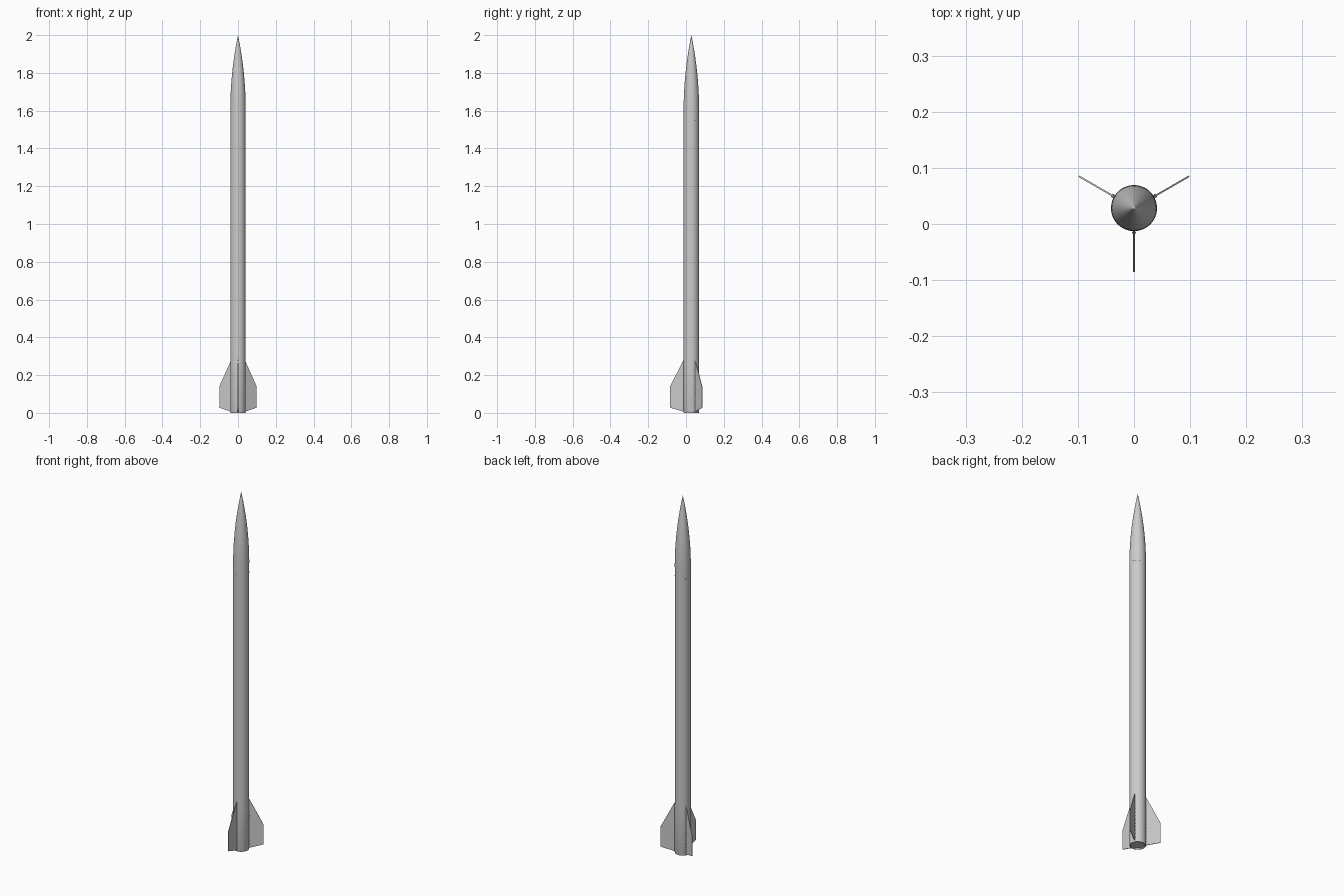
import bpy, bmesh, math
from mathutils import Matrix, Vector

if "Cube" in bpy.data.objects:
    bpy.data.objects.remove(bpy.data.objects["Cube"])

R = 0.041            # body radius
TIP = 0.1135         # fin tip radius
CY = TIP / 4         # body axis offset so the fins are centred on y = 0
FIN_ANGLES = [math.radians(a) for a in (-90, 30, 150)]


def finish(name, bm, smooth=True):
    bmesh.ops.recalc_face_normals(bm, faces=bm.faces)
    me = bpy.data.meshes.new(name)
    bm.to_mesh(me)
    bm.free()
    ob = bpy.data.objects.new(name, me)
    bpy.context.collection.objects.link(ob)
    if smooth:
        bpy.context.view_layer.objects.active = ob
        ob.select_set(True)
        bpy.ops.object.shade_smooth_by_angle(angle=math.radians(35))
        ob.select_set(False)
    return ob


def lathe(name, profile, sides=64):
    """Spin an (r, z) profile around the body axis."""
    bm = bmesh.new()
    vs = [bm.verts.new((r, CY, z)) for r, z in profile]
    edges = [bm.edges.new(p) for p in zip(vs, vs[1:])]
    bmesh.ops.spin(bm, geom=vs + edges, cent=(0, CY, 0), axis=(0, 0, 1),
                   angle=math.tau, steps=sides, use_duplicate=False)
    bmesh.ops.remove_doubles(bm, verts=bm.verts, dist=1e-5)
    return finish(name, bm)


def place(bm, angle):
    bmesh.ops.transform(bm, verts=bm.verts, matrix=Matrix.Translation((0, CY, 0))
                        @ Matrix.Rotation(angle, 4, 'Z'))


def plate(bm, outline, thick):
    """Extrude an outline in the radial (x, z) plane."""
    f = bm.faces.new([bm.verts.new((x, -thick / 2, z)) for x, z in outline])
    ext = bmesh.ops.extrude_face_region(bm, geom=[f])['geom']
    bmesh.ops.translate(bm, vec=(0, thick, 0),
                        verts=[v for v in ext if isinstance(v, bmesh.types.BMVert)])


# Fin can and main tube
lathe("fin_can", [(0, 0.006), (0.035, 0.006), (0.036, 0.0), (R - 0.001, 0.0),
                  (R, 0.003), (R, 0.27), (0, 0.27)])
lathe("body_tube", [(0, 0.27), (R - 0.0003, 0.27), (R - 0.0003, 1.6), (0, 1.6)])

# Tangent ogive nose cone
L = 0.4
rho = (R * R + L * L) / (2 * R)
ogive = [(math.sqrt(rho ** 2 - (L * i / 28) ** 2) + R - rho, 1.6 + L * i / 28)
         for i in range(28)]
lathe("nose_cone", [(0, 1.6)] + ogive + [(0, 2.0)])

# Fins with root strip and fasteners
for i, a in enumerate(FIN_ANGLES):
    bm = bmesh.new()
    plate(bm, [(R - 0.003, 0.28), (R + 0.001, 0.278), (TIP, 0.14),
               (TIP, 0.028), (R - 0.003, 0.005)], 0.003)
    place(bm, a)
    finish(f"fin_{i + 1}", bm, smooth=False)

    bm = bmesh.new()
    for k in range(11):
        bmesh.ops.create_cone(
            bm, cap_ends=True, segments=10, radius1=0.0018, radius2=0.0018, depth=0.007,
            matrix=Matrix.Translation((R + 0.003, 0, 0.025 + k * 0.02))
            @ Matrix.Rotation(math.pi / 2, 4, 'X'))
    place(bm, a)
    finish(f"fin_bolts_{i + 1}", bm)

    # Small fastener below the nose
    bm = bmesh.new()
    bmesh.ops.create_cone(
        bm, cap_ends=True, segments=16, radius1=0.003, radius2=0.003, depth=0.002,
        matrix=Matrix.Translation((R - 0.0007, 0, 1.55))
        @ Matrix.Rotation(math.pi / 2, 4, 'Y'))
    place(bm, a)
    finish(f"shear_pin_{i + 1}", bm)
